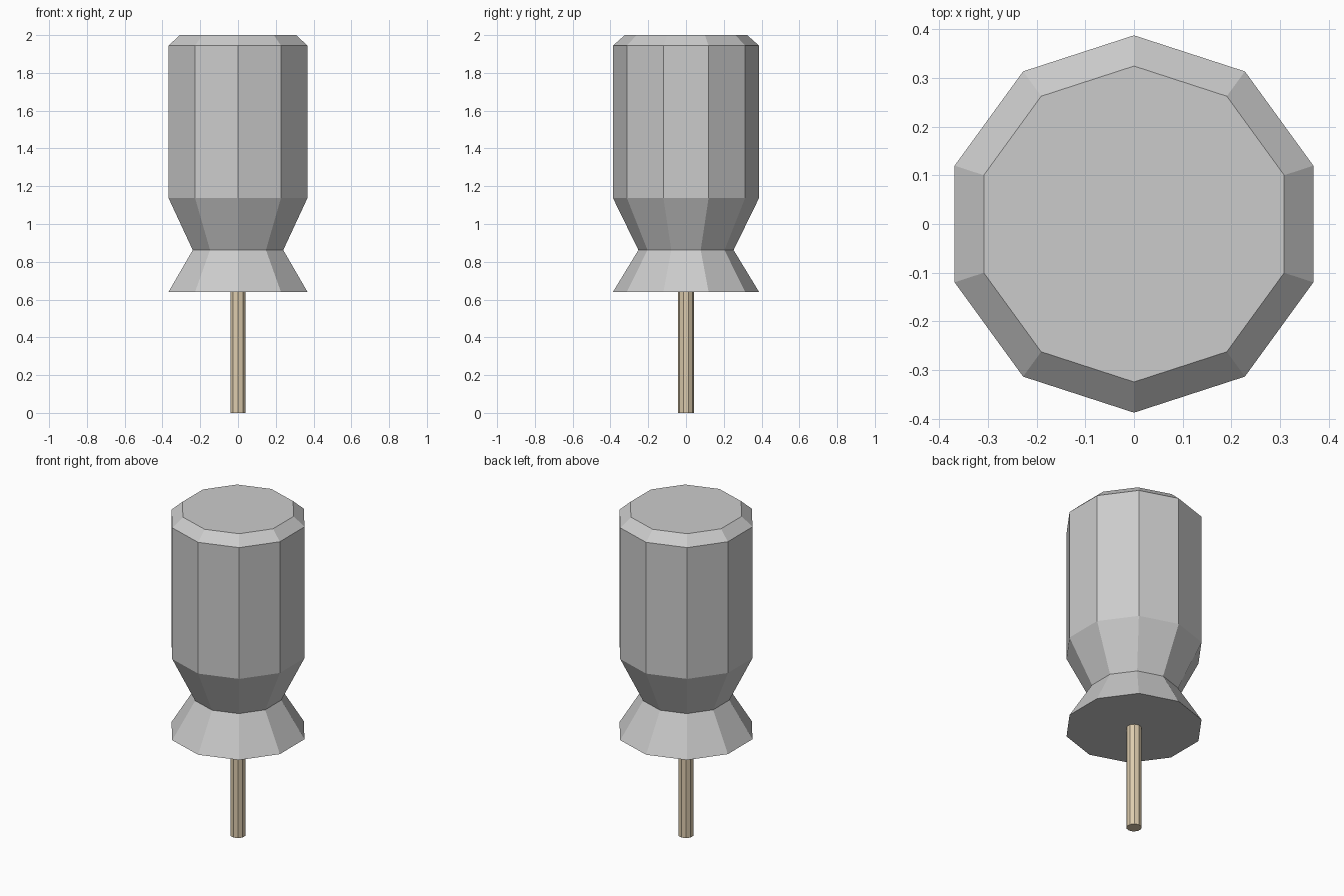
import bpy, bmesh
from math import sin, cos, pi

if "Cube" in bpy.data.objects:
    bpy.data.objects.remove(bpy.data.objects["Cube"])

SIDES = 10


def lathe(name, profile, colour=None):
    """Stack ten-sided rings (radius, z), bottom to top, with capped ends."""
    bm = bmesh.new()
    rings = []
    for r, z in profile:
        angles = [pi / 2 + 2 * pi * i / SIDES for i in range(SIDES)]
        rings.append([bm.verts.new((r * cos(a), r * sin(a), z)) for a in angles])
    for low, high in zip(rings, rings[1:]):
        for i in range(SIDES):
            j = (i + 1) % SIDES
            bm.faces.new((low[i], low[j], high[j], high[i]))
    bm.faces.new(rings[0][::-1])
    bm.faces.new(rings[-1])
    mesh = bpy.data.meshes.new(name)
    bm.to_mesh(mesh)
    bm.free()
    obj = bpy.data.objects.new(name, mesh)
    bpy.context.collection.objects.link(obj)
    if colour:
        mat = bpy.data.materials.new(name + "_material")
        mat.diffuse_color = colour
        mat.use_nodes = True
        mat.node_tree.nodes["Principled BSDF"].inputs["Base Color"].default_value = mat.diffuse_color
        mesh.materials.append(mat)
    return obj


# Grip: flared collar, narrow neck, straight body, chamfered top
lathe("handle", [(0.387, 0.64), (0.252, 0.862), (0.387, 1.138),
                 (0.387, 1.944), (0.324, 2.0)])

# Thin tan shaft below the grip
lathe("shaft", [(0.043, 0.0), (0.043, 0.64)], (0.72, 0.6, 0.42, 1))
